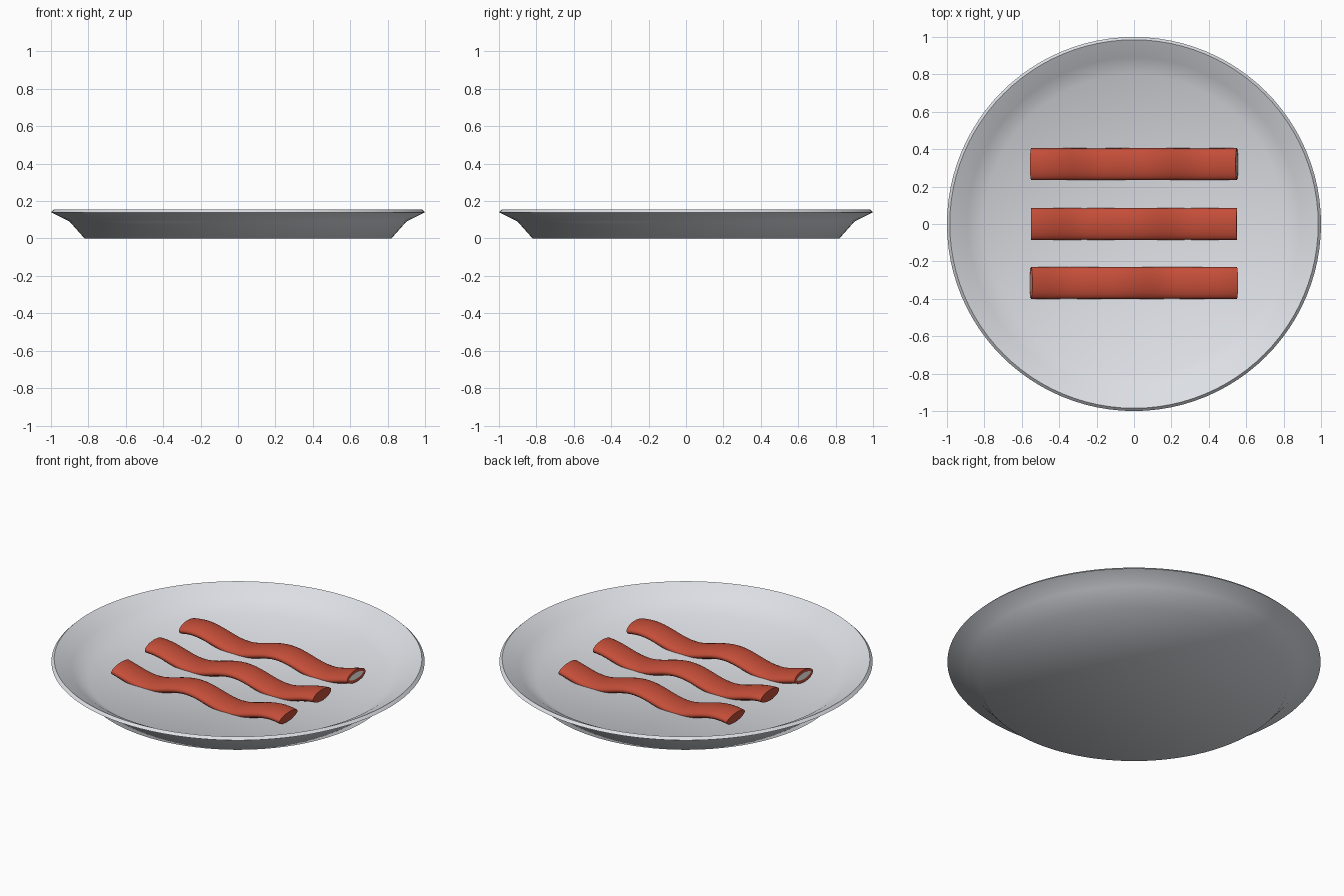
import bpy, bmesh, math
from mathutils import Vector

if "Cube" in bpy.data.objects:
    bpy.data.objects.remove(bpy.data.objects["Cube"])


def material(name, rgb):
    m = bpy.data.materials.new(name)
    m.diffuse_color = (*rgb, 1)
    m.use_nodes = True
    m.node_tree.nodes["Principled BSDF"].inputs["Base Color"].default_value = m.diffuse_color
    return m


PLATE = material("plate_grey", (0.72, 0.74, 0.78))
MEAT = material("bacon_red", (0.55, 0.075, 0.04))
FAT = material("fat_white", (0.95, 0.95, 0.93))


def finish(name, bm, mats, angle):
    bmesh.ops.recalc_face_normals(bm, faces=bm.faces)
    me = bpy.data.meshes.new(name)
    bm.to_mesh(me)
    bm.free()
    for m in mats:
        me.materials.append(m)
    ob = bpy.data.objects.new(name, me)
    bpy.context.collection.objects.link(ob)
    bpy.ops.object.select_all(action='DESELECT')
    ob.select_set(True)
    bpy.context.view_layer.objects.active = ob
    bpy.ops.object.shade_smooth_by_angle(angle=math.radians(angle))
    return ob


# Plate: lathe profile with flat foot, flared wall and thin rim
profile = [(0, 0), (0.82, 0), (0.90, 0.09), (1.0, 0.14), (0.985, 0.155),
           (0.89, 0.105), (0.80, 0.045), (0, 0.04)]
bm = bmesh.new()
verts = [bm.verts.new((r, 0, z)) for r, z in profile]
edges = [bm.edges.new(p) for p in zip(verts, verts[1:])]
bmesh.ops.spin(bm, geom=verts + edges, cent=(0, 0, 0), axis=(0, 0, 1),
               angle=2 * math.pi, steps=96)
bmesh.ops.remove_doubles(bm, verts=bm.verts, dist=1e-4)
finish("plate", bm, [PLATE], 60)


# Bacon: flattened oval swept along a two-period wave
def bacon(name, y, phase):
    length, amp, half_w, half_h, steps, sides = 1.1, 0.025, 0.085, 0.032, 48, 24
    k = 4 * math.pi / length
    bm = bmesh.new()
    rings = []
    for i in range(steps + 1):
        x = length * i / steps
        slope = amp * k * math.cos(k * x + phase)
        up = Vector((-slope, 0, 1)).normalized()
        mid = Vector((x - length / 2, y, 0.064 + amp * math.sin(k * x + phase)))
        rings.append([bm.verts.new(mid + up * half_h * math.sin(a) + Vector((0, half_w * math.cos(a), 0)))
                      for a in (2 * math.pi * j / sides for j in range(sides))])
    for a, b in zip(rings, rings[1:]):
        for j in range(sides):
            n = (j + 1) % sides
            bm.faces.new((a[j], a[n], b[n], b[j]))
    caps = [bm.faces.new(rings[0]), bm.faces.new(rings[-1])]
    bmesh.ops.recalc_face_normals(bm, faces=bm.faces)
    # Pale spot on the end that curls upward
    for cap in caps:
        if cap.normal.z > 0.1:
            bmesh.ops.inset_individual(bm, faces=[cap], thickness=0.016)
            cap.material_index = 1
    finish(name, bm, [MEAT, FAT], 50)


for name, y, phase in (("bacon_back", 0.32, 0.72), ("bacon_middle", 0.0, 1.45),
                       ("bacon_front", -0.315, 2.4)):
    bacon(name, y, phase)
